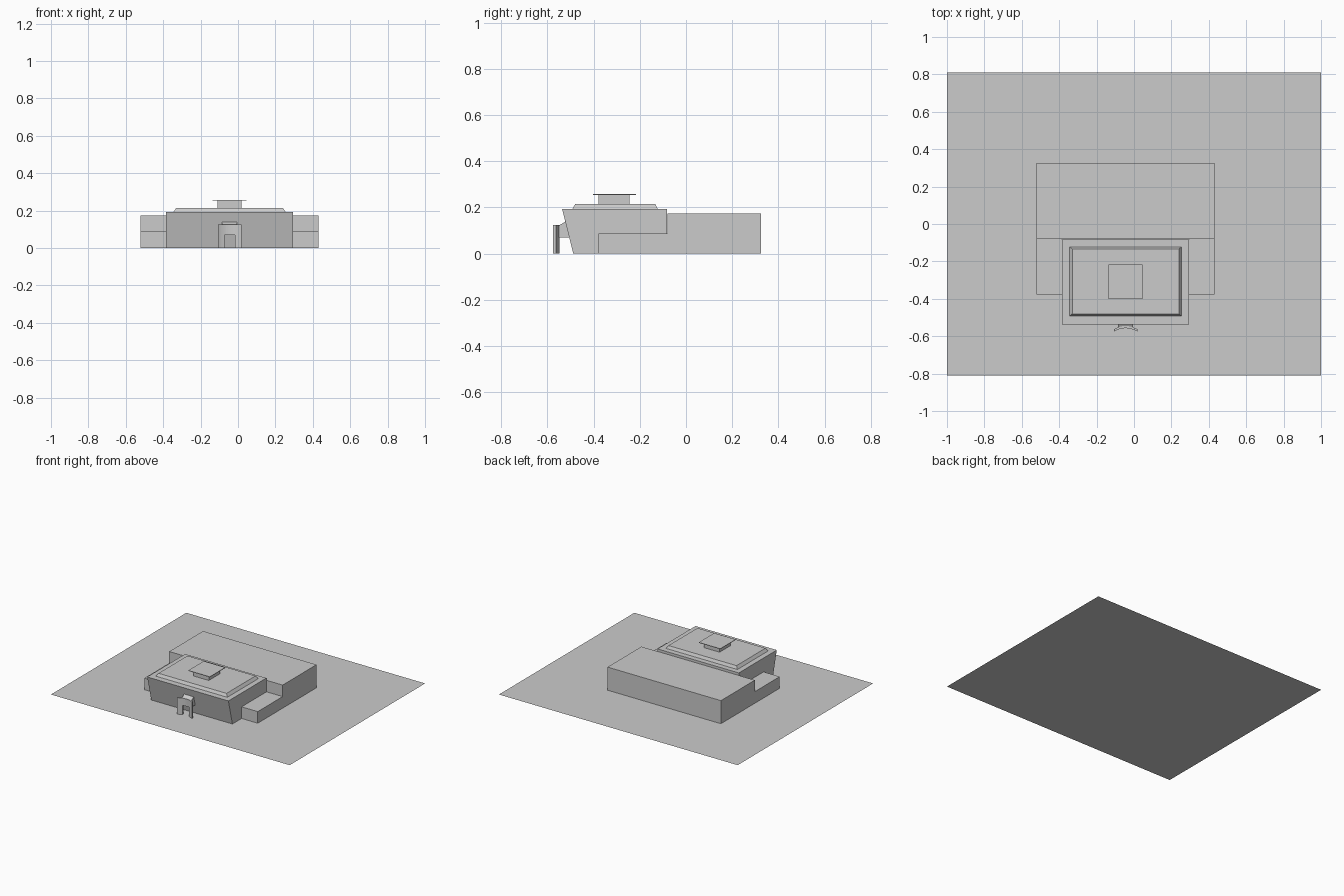
import bpy, bmesh
from math import sqrt
from mathutils import Vector

if "Cube" in bpy.data.objects:
    bpy.data.objects.remove(bpy.data.objects["Cube"])


def loft(name, lower, upper):
    """Solid between two matching rings of 3D points."""
    bm = bmesh.new()
    a = [bm.verts.new(p) for p in lower]
    b = [bm.verts.new(p) for p in upper]
    n = len(a)
    bm.faces.new(a[::-1])
    bm.faces.new(b)
    for i in range(n):
        j = (i + 1) % n
        bm.faces.new((a[i], a[j], b[j], b[i]))
    bmesh.ops.recalc_face_normals(bm, faces=bm.faces)
    me = bpy.data.meshes.new(name)
    bm.to_mesh(me)
    bm.free()
    ob = bpy.data.objects.new(name, me)
    bpy.context.collection.objects.link(ob)
    return ob


def rect(x0, x1, y0, y1, z):
    return [(x0, y0, z), (x1, y0, z), (x1, y1, z), (x0, y1, z)]


def box(name, x0, x1, y0, y1, z0, z1):
    return loft(name, rect(x0, x1, y0, y1, z0), rect(x0, x1, y0, y1, z1))


CX = -0.045  # symmetry line of the building

# Ground sheet
bpy.ops.mesh.primitive_plane_add(size=2)
ground = bpy.context.object
ground.name = "site_ground"
for v in ground.data.vertices:
    v.co.y *= 0.81

# Rear block and low side wings
box("rear_block", CX - 0.475, CX + 0.475, -0.08, 0.325, 0, 0.175)
for side, label in ((-1, "left"), (1, "right")):
    xs = sorted((CX + side * 0.34, CX + side * 0.475))
    box(label + "_wing", xs[0], xs[1], -0.378, -0.08, 0, 0.088)

# Main hall with a front wall leaning outwards
loft("main_hall", rect(CX - 0.34, CX + 0.34, -0.488, -0.082, 0),
     rect(CX - 0.34, CX + 0.34, -0.536, -0.082, 0.193))

# Stepped roof, lantern and its thin cap
loft("roof_step", rect(CX - 0.30, CX + 0.30, -0.492, -0.122, 0.193),
     rect(CX - 0.285, CX + 0.285, -0.48, -0.133, 0.214))
box("roof_lantern", CX - 0.065, CX + 0.065, -0.378, -0.245, 0.214, 0.255)
box("lantern_cap", CX - 0.09, CX + 0.09, -0.402, -0.217, 0.254, 0.258)


# Curved entrance screen with a door opening
def arc_piece(name, x0, x1, z0, z1, steps):
    xs = [x0 + (x1 - x0) * i / steps for i in range(steps + 1)]
    front = [(CX + x, -0.557 - 0.018 * (x / 0.063) ** 2) for x in xs]
    back = [(x, y + 0.012) for x, y in reversed(front)]
    ring = front + back
    return loft(name, [(x, y, z0) for x, y in ring], [(x, y, z1) for x, y in ring])


arc_piece("entrance_left_jamb", -0.063, -0.028, 0, 0.125, 4)
arc_piece("entrance_right_jamb", 0.028, 0.063, 0, 0.125, 4)
arc_piece("entrance_lintel", -0.028, 0.028, 0.07, 0.125, 6)

# Small sloped link between screen and hall
loft("entrance_link", rect(CX - 0.04, CX + 0.04, -0.55, -0.50, 0.07),
     [(CX - 0.04, -0.55, 0.122), (CX + 0.04, -0.55, 0.122),
      (CX + 0.04, -0.515, 0.143), (CX - 0.04, -0.515, 0.143)])
